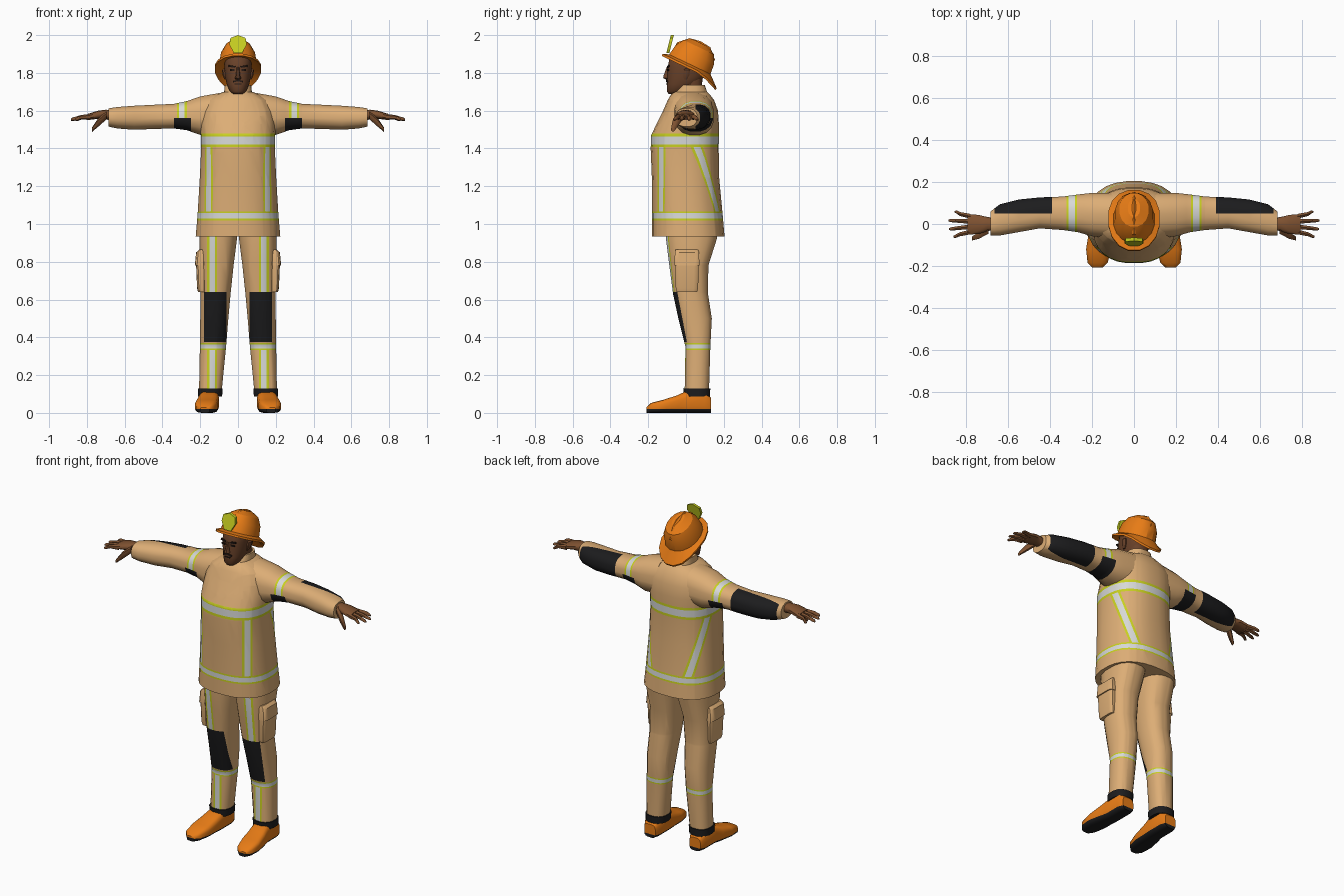
import bpy, bmesh, math
from mathutils import Vector, Matrix

if "Cube" in bpy.data.objects:
    bpy.data.objects.remove(bpy.data.objects["Cube"])

# Palette
COLOURS = [("tan_cloth", (.72, .42, .18)), ("lime_trim", (.58, .63, .015)),
           ("silver_tape", (.68, .69, .68)), ("black_patch", (.012, .012, .013)),
           ("orange_shell", (.80, .20, .008)), ("face_skin", (.14, .053, .022)),
           ("hand_skin", (.21, .083, .03)), ("dark_hair", (.02, .011, .008))]
TAN, LIME, SILVER, BLACK, ORANGE, FACE, HAND, HAIR = range(8)
MATS = []
for label, c in COLOURS:
    m = bpy.data.materials.new(label)
    m.diffuse_color = (*c, 1)
    m.use_nodes = True
    m.node_tree.nodes["Principled BSDF"].inputs["Base Color"].default_value = m.diffuse_color
    MATS.append(m)
X, Y, Z = Vector((1, 0, 0)), Vector((0, 1, 0)), Vector((0, 0, 1))
AXES = {'x': (X, Y, Z), 'y': (Y, X, Z), 'z': (Z, X, Y)}


def loft(axis, sections, n=16, power=2.4, mat=TAN, bm=None):
    """Skin rounded sections (t, a0, a1, b0, b1) along an axis."""
    bm = bm or bmesh.new()
    T, A, B = AXES[axis]
    rings = []
    for t, a0, a1, b0, b1 in sections:
        ring = []
        for k in range(n):
            w = 2 * math.pi * (k + .5) / n
            u, v = math.cos(w), math.sin(w)
            u = math.copysign(abs(u) ** (2 / power), u)
            v = math.copysign(abs(v) ** (2 / power), v)
            ring.append(bm.verts.new(T * t + A * ((a0 + a1) / 2 + u * (a1 - a0) / 2)
                                     + B * ((b0 + b1) / 2 + v * (b1 - b0) / 2)))
        rings.append(ring)
    faces = [bm.faces.new(rings[0]), bm.faces.new(rings[-1])]
    for r, q in zip(rings, rings[1:]):
        for k in range(n):
            j = (k + 1) % n
            faces.append(bm.faces.new((r[k], r[j], q[j], q[k])))
    for f in faces:
        f.material_index = mat
    bmesh.ops.recalc_face_normals(bm, faces=bm.faces)
    return bm


def cut(bm, co, no):
    bmesh.ops.bisect_plane(bm, geom=bm.verts[:] + bm.edges[:] + bm.faces[:],
                           dist=1e-5, plane_co=co, plane_no=no)


def paint(bm, mat, test):
    for f in bm.faces:
        if test(f.calc_center_median()):
            f.material_index = mat


def tape(bm, co, no, w, test):
    """Reflective tape: silver centre with lime edges."""
    co, no = Vector(co), Vector(no).normalized()
    for d in (-w, -.58 * w, .58 * w, w):
        cut(bm, co + no * d, no)
    paint(bm, LIME, lambda c: abs((c - co).dot(no)) < w and test(c))
    paint(bm, SILVER, lambda c: abs((c - co).dot(no)) < .58 * w and test(c))


def finish(bm, name, mirror=False, angle=40):
    me = bpy.data.meshes.new(name)
    bm.to_mesh(me)
    bm.free()
    ob = bpy.data.objects.new(name, me)
    bpy.context.collection.objects.link(ob)
    for m in MATS:
        me.materials.append(m)
    if mirror:
        mod = ob.modifiers.new("mirror", 'MIRROR')
        mod.use_mirror_merge = False
    bpy.ops.object.select_all(action='DESELECT')
    ob.select_set(True)
    bpy.context.view_layer.objects.active = ob
    bpy.ops.object.shade_smooth_by_angle(angle=math.radians(angle))
    return ob


def plate(name, loc, size, rot=(0, 0, 0), mat=HAIR, mirror=True):
    bm = bmesh.new()
    bmesh.ops.create_cube(bm, size=1)
    for r, ax in zip(rot, 'XYZ'):
        bm.transform(Matrix.Identity(4))
    M = Matrix.Translation(loc) @ Matrix.Rotation(rot[2], 4, 'Z') @ Matrix.Rotation(rot[1], 4, 'Y')
    bm.transform(M @ Matrix.Diagonal((*size, 1)))
    paint(bm, mat, lambda c: True)
    return finish(bm, name, mirror)


# Jacket body with collar
body = [(.935, .225, -.18, .205), (1.05, .215, -.18, .195), (1.25, .203, -.182, .176),
        (1.40, .196, -.188, .174), (1.47, .198, -.185, .175), (1.53, .2, -.157, .175),
        (1.60, .195, -.122, .17), (1.655, .165, -.098, .15), (1.688, .11, -.078, .125),
        (1.70, .074, -.06, .112), (1.735, .07, -.038, .1), (1.735, .06, -.028, .09),
        (1.69, .055, -.025, .085)]
bm = loft('z', [(z, -x, x, a, b) for z, x, a, b in body], n=28)
tape(bm, (0, 0, 1.443), Z, .036, lambda c: True)
tape(bm, (0, 0, 1.043), Z, .024, lambda c: True)
between = lambda z: 1.067 < z < 1.407
for s in (1, -1):
    # upright chest tapes, then slanted back tapes
    tape(bm, (s * .152, -.128, 1.2), (s, 1, 0), .029,
         lambda c: c.x * s > 0 and c.y < 0 and between(c.z))
    slant, out = Vector((-s * .07, .1, -.35)), Vector((s * .75, .65, 0))
    tape(bm, (s * .16, .115, 1.235), slant.cross(out), .029,
         lambda c: c.x * s > 0 and c.y > 0 and between(c.z))
finish(bm, "jacket")

# Sleeves with shoulder tape, underarm patch and elbow patch
bm = loft('x', [(.10, -.07, .15, 1.47, 1.695), (.20, -.06, .15, 1.47, 1.677),
                (.27, -.04, .142, 1.495, 1.652), (.34, -.03, .132, 1.505, 1.637),
                (.45, -.022, .128, 1.502, 1.632), (.55, -.04, .118, 1.498, 1.627),
                (.64, -.056, .095, 1.505, 1.62), (.685, -.055, .06, 1.515, 1.613)])
tape(bm, (.297, 0, 1.6), X, .026, lambda c: c.z > 1.56)
for co, no in (((.25, 0, 0), X), ((.338, 0, 0), X), ((.39, 0, 0), X), ((.665, 0, 0), X),
               ((0, 0, 1.56), Z), ((0, .05, 0), Y)):
    cut(bm, co, no)
paint(bm, BLACK, lambda c: .25 < c.x < .338 and c.z < 1.56)
paint(bm, BLACK, lambda c: .39 < c.x < .665 and c.y > .05)
finish(bm, "sleeves", True)

# Hands: palm, four fingers and thumb
bm = loft('x', [(.66, -.03, .03, 1.548, 1.603), (.70, -.035, .035, 1.553, 1.605),
                (.74, -.05, .045, 1.557, 1.6), (.795, -.052, .05, 1.55, 1.583)], n=10, mat=HAND)
for y, tip, length in ((.037, .058, .855), (.012, .017, .885), (-.013, -.024, .883), (-.038, -.06, .862)):
    mid = (y + tip) / 2
    loft('x', [(.78, y - .013, y + .013, 1.551, 1.583), (.83, mid - .011, mid + .011, 1.553, 1.577),
               (length - .008, tip - .009, tip + .009, 1.545, 1.563),
               (length, tip - .004, tip + .004, 1.547, 1.556)], n=6, power=2, mat=HAND, bm=bm)
loft('x', [(.695, -.05, -.005, 1.555, 1.598), (.74, -.073, -.035, 1.515, 1.56),
           (.772, -.08, -.058, 1.488, 1.513)], n=6, power=2, mat=HAND, bm=bm)
finish(bm, "hands", True, 50)

# Trouser legs with knee patches and tape
bm = loft('z', [(.12, .085, .207, -.008, .123), (.35, .062, .203, -.004, .13),
                (.50, .05, .201, -.042, .138), (.63, .038, .201, -.07, .118),
                (.78, .022, .202, -.09, .12), (.92, .004, .206, -.108, .165),
                (1.0, .004, .2, -.11, .17)])
tape(bm, (0, 0, .352), Z, .018, lambda c: True)
for co, no in (((0, 0, .375), Z), ((0, 0, .64), Z), ((.062, 0, 0), X), ((.18, 0, 0), X)):
    cut(bm, co, no)
tape(bm, (.137, 0, .8), X, .026, lambda c: c.y < .02 and (c.z > .64 or c.z < .334))
paint(bm, BLACK, lambda c: .375 < c.z < .64 and .062 < c.x < .18 and c.y < .02)
finish(bm, "trouser_legs", True)

# Dark ankle cuffs
finish(loft('z', [(.088, .083, .212, -.012, .128), (.13, .08, .213, -.016, .13)], mat=BLACK),
       "ankle_cuffs", True)

# Thigh pockets with flap
finish(loft('z', [(.64, .17, .212, -.05, .06), (.66, .17, .217, -.055, .065),
                  (.78, .17, .222, -.058, .068), (.78, .17, .229, -.062, .072),
                  (.85, .17, .222, -.06, .07), (.865, .17, .205, -.055, .065)], n=12, power=5),
       "thigh_pockets", True)

# Boots with dark soles
bm = loft('y', [(-.208, .15, .2, 0, .03), (-.185, .125, .222, 0, .053), (-.12, .108, .229, 0, .07),
                (-.05, .104, .218, 0, .092), (0, .1, .206, 0, .115), (.10, .1, .206, 0, .115),
                (.132, .115, .19, 0, .08)], n=16, power=3.5, mat=ORANGE)
cut(bm, (0, 0, .02), Z)
paint(bm, BLACK, lambda c: c.z < .02)
finish(bm, "boots", True)

# Neck, head, nose and ears
finish(loft('z', [(1.66, -.055, .055, -.03, .082), (1.77, -.055, .055, -.035, .088)], mat=FACE), "neck")
skull = [(1.688, .025, -.092, -.04), (1.703, .044, -.102, .01), (1.74, .06, -.102, .065),
         (1.78, .069, -.1, .097), (1.83, .073, -.098, .102), (1.88, .071, -.088, .1),
         (1.92, .055, -.045, .08)]
finish(loft('z', [(z, -x, x, a, b) for z, x, a, b in skull], n=20, power=2.3, mat=FACE), "head", angle=60)
finish(loft('z', [(1.764, -.012, .012, -.105, -.09), (1.772, -.018, .018, -.122, -.085),
                  (1.785, -.012, .012, -.12, -.085), (1.83, -.007, .007, -.103, -.085)],
            n=8, mat=FACE), "nose")
finish(loft('z', [(1.765, .062, .072, -.012, .005), (1.79, .062, .083, -.014, .02),
                  (1.815, .062, .085, -.012, .022), (1.822, .062, .078, -.005, .015)],
            n=8, mat=FACE), "ears", True)

# Face details
plate("eyebrows", (.032, -.094, 1.834), (.036, .008, .009), (0, -.15, .2))
plate("eyes", (.03, -.0955, 1.815), (.024, .007, .009), (0, 0, .2))
plate("moustache", (.012, -.101, 1.757), (.03, .008, .008), (0, .25, .1))
plate("mouth", (0, -.102, 1.741), (.036, .007, .005), mirror=False)

# Helmet shell and brim, tilted backwards
TILT = Matrix.Translation((0, .015, 1.837)) @ Matrix.Rotation(math.radians(-25.5), 4, 'X')
shell = [(0, .09, -.11, .11), (-.014, .125, -.155, .185), (-.002, .125, -.157, .187),
         (.01, .1, -.122, .125), (.068, .092, -.113, .118), (.112, .07, -.086, .096),
         (.136, .03, -.045, .05)]
bm = loft('z', [(z, -x, x, a, b) for z, x, a, b in shell], n=16, power=2.1, mat=ORANGE)
for v in bm.verts:
    if v.co.y > .08 and v.co.z < 0:
        v.co.z -= (v.co.y - .08) * .4
# Centre ridge of the helmet
loft('y', [(-.11, -.012, .012, .05, .085), (-.06, -.012, .012, .09, .134), (0, -.012, .012, .11, .145),
           (.06, -.012, .012, .1, .138), (.11, -.01, .01, .05, .09)], n=6, mat=ORANGE, bm=bm)
bm.transform(TILT)
finish(bm, "helmet", angle=25)

# Shield badge on the helmet front
bm = bmesh.new()
outline = [(-.022, 1.905), (.022, 1.905), (.046, 1.95), (.04, 1.985), (0, 2.0), (-.04, 1.985), (-.046, 1.95)]
lean = lambda z: -.104 + (z - 1.905) * .25
face = bm.faces.new([bm.verts.new((x, lean(z), z)) for x, z in outline])
new = bmesh.ops.extrude_face_region(bm, geom=[face])['geom']
bmesh.ops.translate(bm, vec=(0, .016, 0), verts=[g for g in new if isinstance(g, bmesh.types.BMVert)])
bmesh.ops.recalc_face_normals(bm, faces=bm.faces)
paint(bm, LIME, lambda c: True)
finish(bm, "shield_badge")
